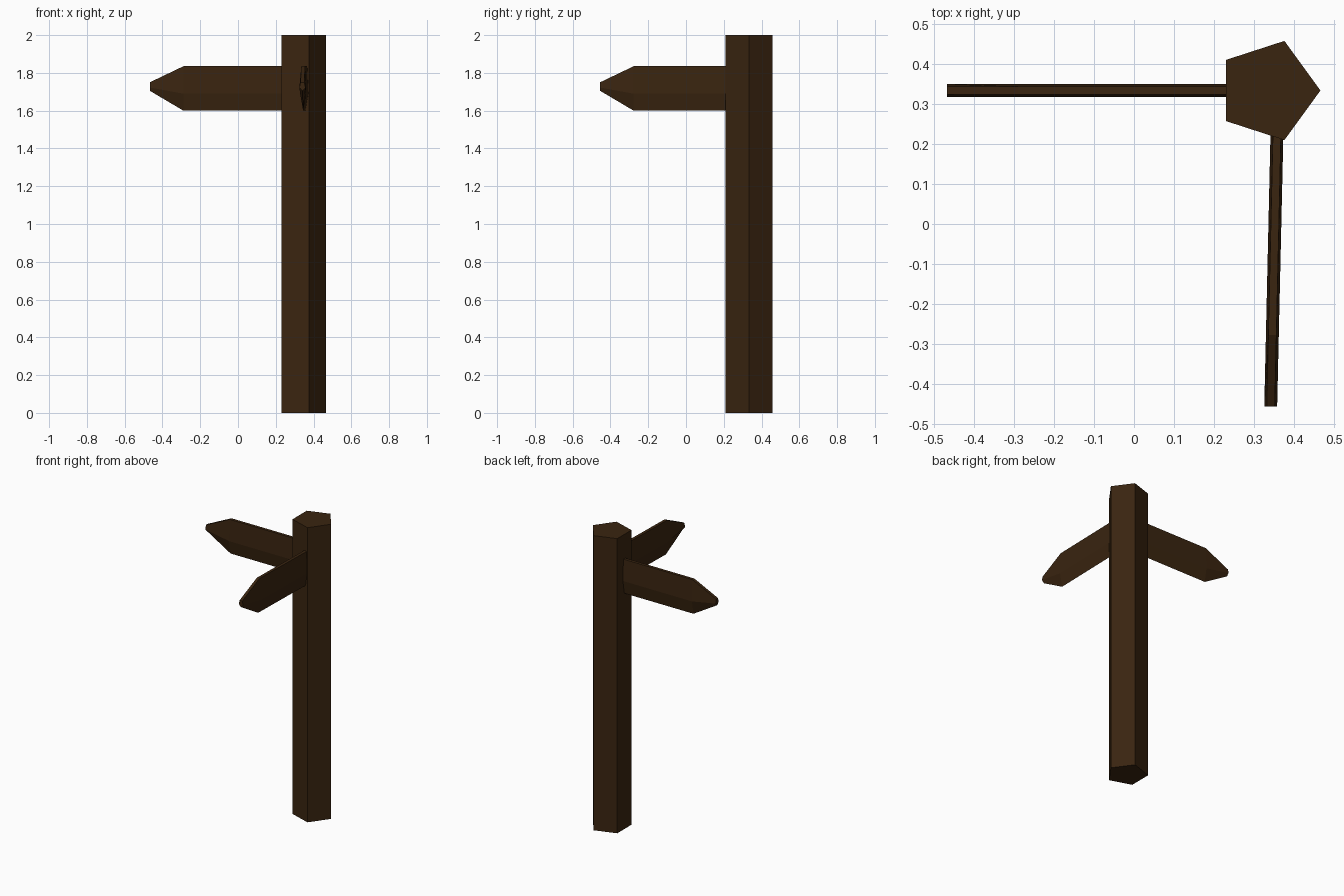
import bpy
import bmesh
from math import cos, sin, pi, atan2
from mathutils import Matrix, Vector

cube = bpy.data.objects.get("Cube")
if cube:
    bpy.data.objects.remove(cube, do_unlink=True)

# Dark wood
wood = bpy.data.materials.new("dark_wood")
wood.use_nodes = True
colour = (0.042, 0.018, 0.005, 1)
wood.diffuse_color = colour
bsdf = wood.node_tree.nodes["Principled BSDF"]
bsdf.inputs["Base Color"].default_value = colour
bsdf.inputs["Roughness"].default_value = 0.9

RADIUS = 0.13
SIDES = 5
CENTRE = Vector((0.335, 0.333, 0))


def loft(name, rings, matrix):
    """Skin rings of equal point counts and cap both ends."""
    bm = bmesh.new()
    loops = [[bm.verts.new(p) for p in ring] for ring in rings]
    for a, b in zip(loops, loops[1:]):
        for i in range(SIDES):
            j = (i + 1) % SIDES
            bm.faces.new((a[i], a[j], b[j], b[i]))
    bm.faces.new(loops[0])
    bm.faces.new(loops[-1])
    bmesh.ops.recalc_face_normals(bm, faces=bm.faces)
    mesh = bpy.data.meshes.new(name)
    bm.to_mesh(mesh)
    bm.free()
    mesh.materials.append(wood)
    obj = bpy.data.objects.new(name, mesh)
    obj.matrix_world = matrix
    bpy.context.collection.objects.link(obj)


def pentagon(start):
    angles = [start + 2 * pi * i / SIDES for i in range(SIDES)]
    return [(RADIUS * cos(a), RADIUS * sin(a)) for a in angles]


# Five-sided post with one corner towards +x
loft("post", [[(x, y, z) for x, y in pentagon(0)] for z in (0, 2)],
     Matrix.Translation(CENTRE))


def sign_board(name, root, tip, point_length):
    """Flattened five-sided bar, flat on top, tapering in height at the tip."""
    root, tip = Vector(root), Vector(tip)
    run = tip - root
    stations = [(0, 1), (run.length - point_length, 1), (run.length, 0.19)]
    rings = [[(d, y * 0.13, z * taper) for y, z in pentagon(-pi / 2)]
             for d, taper in stations]
    turn = Matrix.Rotation(atan2(run.y, run.x), 4, "Z")
    loft(name, rings, Matrix.Translation(root) @ turn)


# Two pointing boards
sign_board("right_sign_board", (0.335, 0.333, 1.73), (-0.467, 0.333, 1.73), 0.178)
sign_board("front_sign_board", (0.359, 0.333, 1.73), (0.341, -0.455, 1.73), 0.178)
